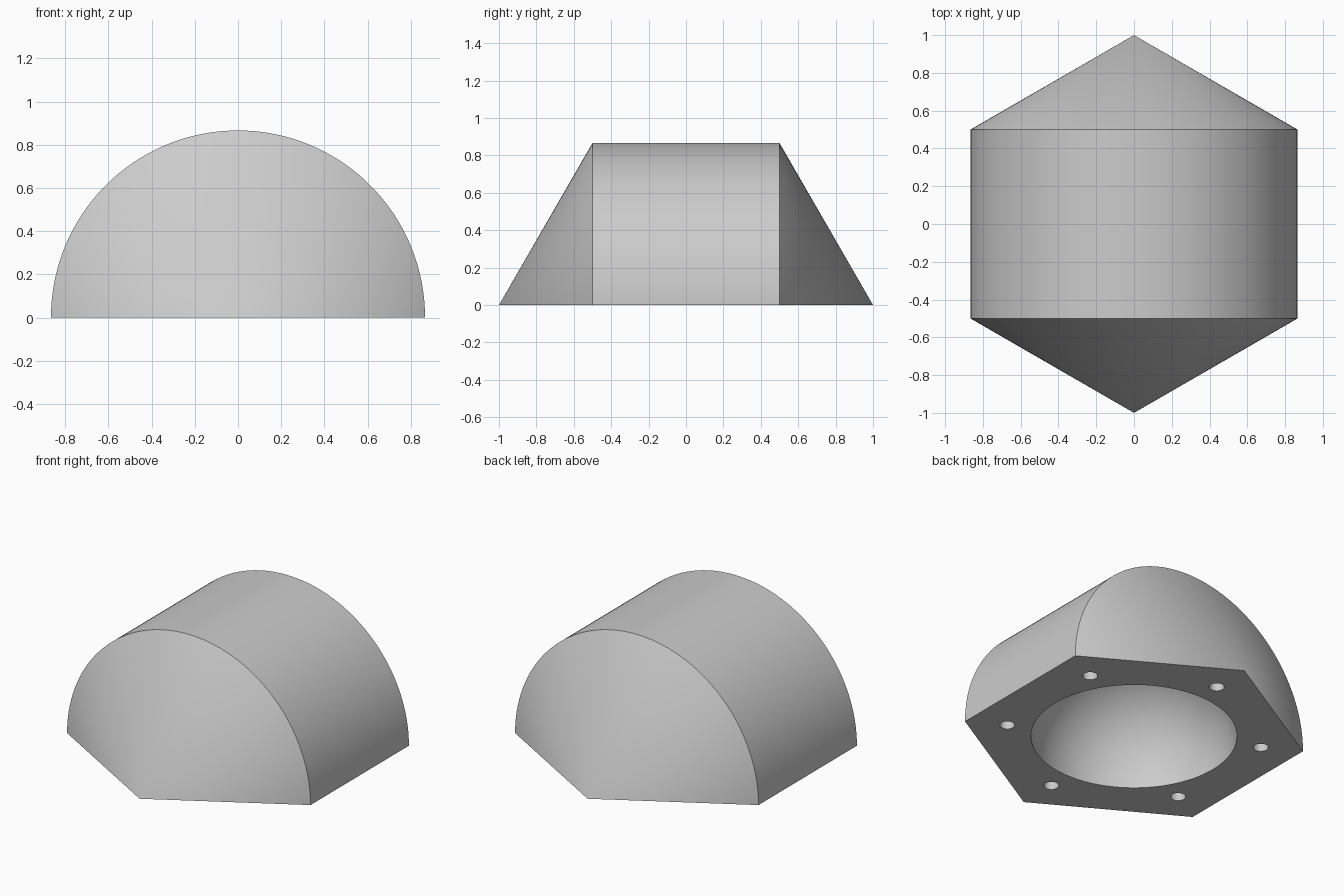
import bpy, bmesh
from math import pi, sin, cos, radians
from mathutils import Vector

cube = bpy.data.objects.get("Cube")
if cube:
    bpy.data.objects.remove(cube)

APOTHEM = cos(radians(30))
CAVITY_R = 0.6
PIN_R, PIN_DEPTH, PIN_RING = 0.044, 0.12, 0.75


def spin_profile(bm, points, centre, axis, angle, steps):
    """Revolve an open chain of points into a surface."""
    verts = [bm.verts.new(p) for p in points]
    edges = [bm.edges.new(pair) for pair in zip(verts, verts[1:])]
    bmesh.ops.spin(bm, geom=verts + edges, cent=centre, axis=axis,
                   angle=angle, steps=steps)


bm = bmesh.new()

# Outer shell: half a hexagon outline swept half a turn around the y axis
outline = [(APOTHEM * s, y, 0) for s, y in ((0, -1), (1, -0.5), (1, 0.5), (0, 1))]
spin_profile(bm, outline, (0, 0, 0), (0, -1, 0), pi, 96)

# Hemispherical cavity opening through the base
arc = [(CAVITY_R * cos(i * pi / 48), 0, CAVITY_R * sin(i * pi / 48)) for i in range(25)]
spin_profile(bm, arc, (0, 0, 0), (0, 0, 1), 2 * pi, 96)

# Six blind pin holes, one towards each corner of the base
for k in range(6):
    a = radians(30 + 60 * k)
    c = Vector((PIN_RING * cos(a), PIN_RING * sin(a), 0))
    wall = [c + Vector(p) for p in ((PIN_R, 0, 0), (PIN_R, 0, PIN_DEPTH), (0, 0, PIN_DEPTH))]
    spin_profile(bm, wall, c, (0, 0, 1), 2 * pi, 32)

bmesh.ops.remove_doubles(bm, verts=bm.verts, dist=0.0005)

# Flat hexagonal base, filled around the openings
rims = [e for e in bm.edges if len(e.link_faces) == 1]
bmesh.ops.triangle_fill(bm, edges=rims, use_beauty=True, normal=(0, 0, -1))
bmesh.ops.recalc_face_normals(bm, faces=bm.faces)

mesh = bpy.data.meshes.new("mould_half")
bm.to_mesh(mesh)
bm.free()
body = bpy.data.objects.new("mould_half", mesh)
bpy.context.collection.objects.link(body)

# Plain grey material
grey = bpy.data.materials.new("light_grey")
grey.use_nodes = True
colour = (0.6, 0.6, 0.6, 1)
grey.diffuse_color = colour
grey.node_tree.nodes["Principled BSDF"].inputs["Base Color"].default_value = colour
mesh.materials.append(grey)

# Smooth curved faces, keeping the rims sharp
bpy.ops.object.select_all(action="DESELECT")
body.select_set(True)
bpy.context.view_layer.objects.active = body
bpy.ops.object.shade_smooth_by_angle(angle=radians(30))
